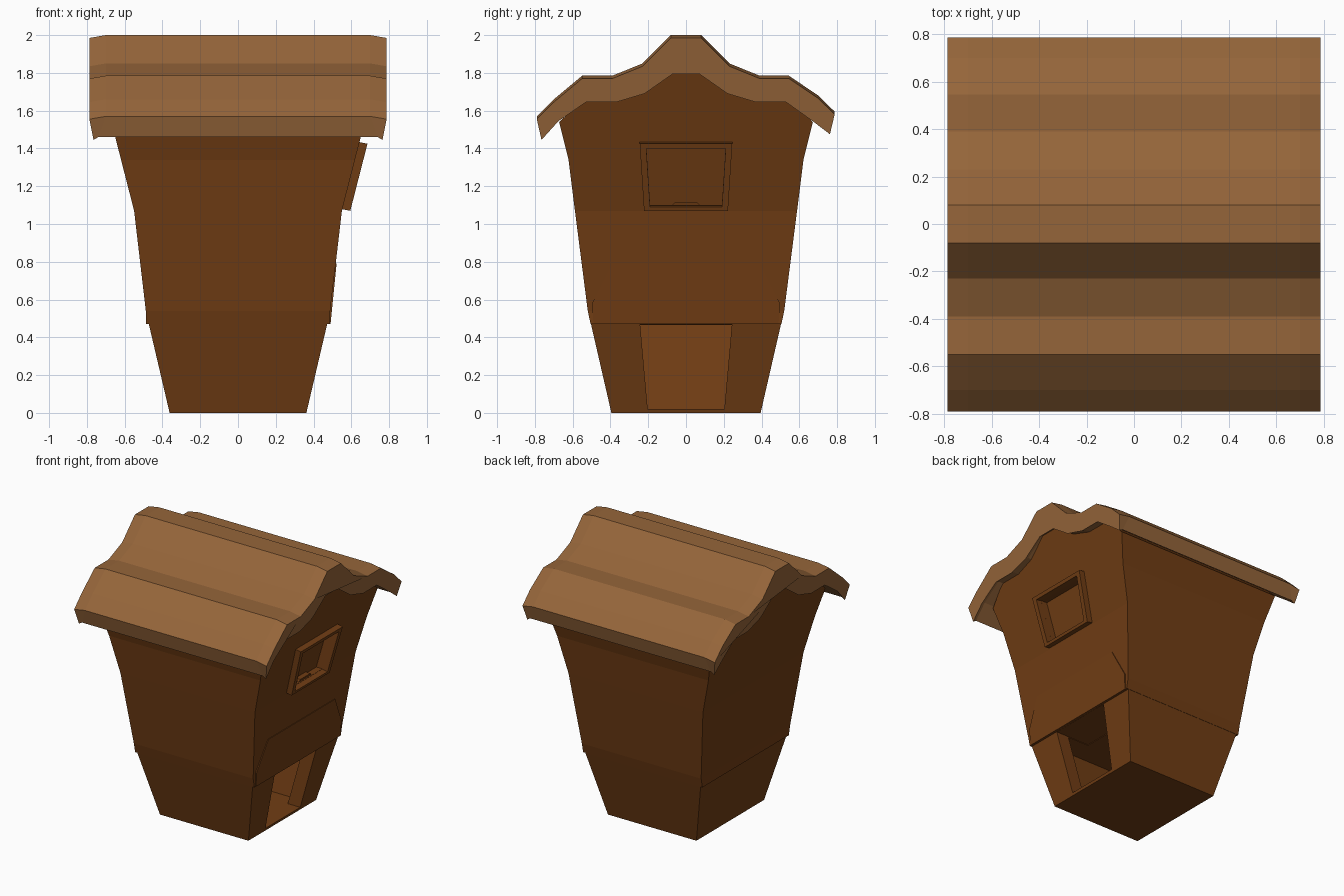
import bpy, bmesh

if "Cube" in bpy.data.objects:
    bpy.data.objects.remove(bpy.data.objects["Cube"])


def material(name, rgb):
    m = bpy.data.materials.new(name)
    m.diffuse_color = (*rgb, 1)
    m.use_nodes = True
    m.node_tree.nodes["Principled BSDF"].inputs["Base Color"].default_value = m.diffuse_color
    return m


WOOD = material("dark_wood", (0.165, 0.047, 0.007))
ROOF = material("roof_wood", (0.30, 0.13, 0.042))


def finish(name, bm, mat):
    bmesh.ops.recalc_face_normals(bm, faces=bm.faces)
    me = bpy.data.meshes.new(name)
    bm.to_mesh(me)
    bm.free()
    ob = bpy.data.objects.new(name, me)
    bpy.context.collection.objects.link(ob)
    if mat:
        me.materials.append(mat)
    return ob


def loft(name, rings, mat):
    """Bridge closed rings of equal length and cap both ends."""
    bm = bmesh.new()
    rs = [[bm.verts.new(p) for p in r] for r in rings]
    n = len(rs[0])
    for a, b in zip(rs, rs[1:]):
        for i in range(n):
            j = (i + 1) % n
            bm.faces.new((a[i], a[j], b[j], b[i]))
    bm.faces.new(rs[0])
    bm.faces.new(rs[-1])
    return finish(name, bm, mat)


def prism(name, pts, back, front, mat, drop=0.0):
    """Extrude a y-z outline between two x(z) surfaces."""
    return loft(name, [[(back(z), y, z) for y, z in pts],
                       [(front(z), y, z - drop) for y, z in pts]], mat)


def wall(z):
    """x of the upper end wall"""
    return 0.55 + 0.256 * (z - 1.07)


def wall_plus(d):
    return lambda z: wall(z) + d


# body: stacked rings (z, half x, half y), then the gable ends
levels = [(0, .362, .395), (.47, .472, .503), (.47, .488, .505), (.54, .488, .52),
          (1.07, .55, .588), (1.34, wall(1.34), .622), (1.54, wall(1.54), .672)]
gable = [(.53, 1.67), (.37, 1.67), (.22, 1.72), (.07, 1.83),
         (-.07, 1.83), (-.22, 1.72), (-.37, 1.67), (-.53, 1.67)]
bm = bmesh.new()
rings = [[bm.verts.new((sx * hx, sy * hy, z)) for sx, sy in ((-1, -1), (1, -1), (1, 1), (-1, 1))]
         for z, hx, hy in levels]
for a, b in zip(rings, rings[1:]):
    for i in range(4):
        j = (i + 1) % 4
        bm.faces.new((a[i], a[j], b[j], b[i]))
bm.faces.new(rings[0])
t = rings[-1]
right = [t[2]] + [bm.verts.new((wall(z), y, z)) for y, z in gable] + [t[1]]
left = [t[3]] + [bm.verts.new((-wall(z), y, z)) for y, z in gable] + [t[0]]
bm.faces.new(right)
bm.faces.new(left)
for i in range(len(right) - 1):
    bm.faces.new((right[i], right[i + 1], left[i + 1], left[i]))
body = finish("house_body", bm, WOOD)

# hollow ground room, doorway and window recess
room = loft("room_cutter", [[(sx * hx, sy * hy, z) for sx, sy in ((-1, -1), (1, -1), (1, 1), (-1, 1))]
                            for z, hx, hy in ((.02, .265, .30), (.465, .37, .41))], None)
door = prism("door_cutter", [(-.203, .02), (.203, .02), (.243, .469), (-.243, .469)],
             lambda z: .2, lambda z: .7, None)
inner = [(-.19, 1.10), (.19, 1.10), (.21, 1.41), (-.21, 1.41)]
window = prism("window_cutter", inner, wall_plus(-.05), wall_plus(.1), None)
for c in (room, door, window):
    c.hide_render = True
    c.hide_viewport = True
    m = body.modifiers.new(c.name, 'BOOLEAN')
    m.operation = 'DIFFERENCE'
    m.solver = 'EXACT'
    m.object = c

# raised panel above the doorway
prism("door_canopy_panel", [(-.49, .47), (.49, .47), (.497, .58), (.39, .79), (-.39, .79), (-.497, .58)],
      lambda z: .45, lambda z: .49 + .1 * (z - .47), WOOD)

# window frame: ring of four quads, front and back
outer = [(-.222, 1.08), (.222, 1.08), (.245, 1.435), (-.245, 1.435)]
bm = bmesh.new()
loops = [[bm.verts.new((wall(z) + d, y, z - e)) for y, z in pts]
         for pts, d, e in ((outer, -.01, 0), (outer, .042, .01), (inner, .042, .01), (inner, -.01, 0))]
for k in range(4):
    a, b = loops[k], loops[(k + 1) % 4]
    for i in range(4):
        j = (i + 1) % 4
        bm.faces.new((a[i], a[j], b[j], b[i]))
finish("window_frame", bm, WOOD)
prism("window_sill_block", [(-.08, 1.09), (.08, 1.09), (.06, 1.115), (-.06, 1.115)],
      wall_plus(-.05), wall_plus(-.01), WOOD)

# roof: wavy slab, its ends slightly lowered and undercut
top = [(-.79, 1.57), (-.70, 1.66), (-.55, 1.785), (-.39, 1.785), (-.23, 1.85), (-.08, 2.0),
       (.08, 2.0), (.23, 1.85), (.39, 1.785), (.545, 1.785), (.70, 1.68), (.787, 1.595)]
under = [(-.765, 1.46), (-.675, 1.56), (-.53, 1.66), (-.37, 1.66), (-.22, 1.705), (-.07, 1.81),
         (.07, 1.81), (.22, 1.705), (.37, 1.66), (.53, 1.66), (.67, 1.56), (.762, 1.49)]
loft("roof", [[(s * xt, y, z - d) for y, z in top] + [(s * xb, y, z - d) for y, z in reversed(under)]
              for s, xt, xb, d in ((-1, .787, .765, .015), (-1, .70, .74, 0),
                                   (1, .70, .74, 0), (1, .787, .765, .015))], ROOF)
